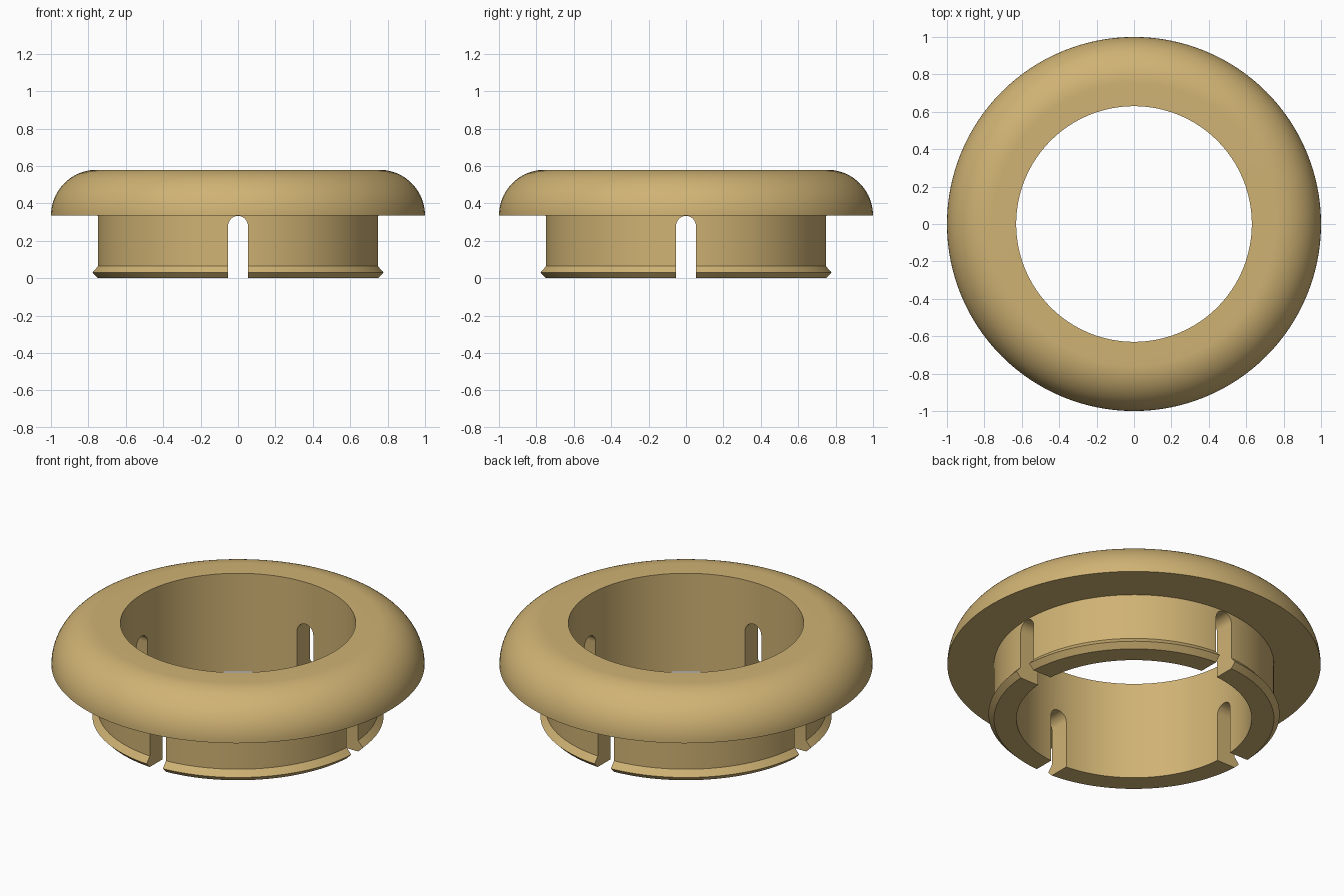
import bpy, bmesh, math

if "Cube" in bpy.data.objects:
    bpy.data.objects.remove(bpy.data.objects["Cube"])

SEG = 128
tan = bpy.data.materials.new("tan plastic")
tan.diffuse_color = (0.63, 0.45, 0.175, 1)
tan.use_nodes = True
tan.node_tree.nodes["Principled BSDF"].inputs["Base Color"].default_value = tan.diffuse_color


def make_object(name, bm):
    bmesh.ops.recalc_face_normals(bm, faces=bm.faces)
    mesh = bpy.data.meshes.new(name)
    bm.to_mesh(mesh)
    bm.free()
    obj = bpy.data.objects.new(name, mesh)
    bpy.context.collection.objects.link(obj)
    return obj


def lathe(name, profile):
    """Revolve a closed (radius, z) profile around the z axis."""
    bm = bmesh.new()
    rings = []
    for i in range(SEG):
        a = 2 * math.pi * i / SEG
        rings.append([bm.verts.new((r * math.cos(a), r * math.sin(a), z)) for r, z in profile])
    n = len(profile)
    for i in range(SEG):
        p, q = rings[i], rings[(i + 1) % SEG]
        for j in range(n):
            k = (j + 1) % n
            bm.faces.new((p[j], q[j], q[k], p[k]))
    return make_object(name, bm)


def slot_cutter(name, half_width, top, along_x):
    """Round-topped bar passing through both opposite walls."""
    centre = top - half_width
    outline = [(-half_width, -0.1), (half_width, -0.1)]
    outline += [(half_width * math.cos(math.pi * i / 16),
                 centre + half_width * math.sin(math.pi * i / 16)) for i in range(17)]
    bm = bmesh.new()
    face = bm.faces.new([bm.verts.new((u, -1.2, z)) for u, z in outline])
    geom = bmesh.ops.extrude_face_region(bm, geom=[face])["geom"]
    bmesh.ops.translate(bm, vec=(0, 2.4, 0), verts=[g for g in geom if isinstance(g, bmesh.types.BMVert)])
    if along_x:
        for v in bm.verts:
            v.co.x, v.co.y = -v.co.y, v.co.x
    obj = make_object(name, bm)
    obj.hide_render = True
    return obj


# Bushing: sleeve with a snap lip at the bottom and a domed flange on top
R = 0.245
profile = [(0.63, 0.0), (0.75, 0.0), (0.78, 0.03), (0.75, 0.065), (0.75, 0.335)]
profile += [(1 - R + R * math.cos(math.pi / 2 * i / 20), 0.335 + R * math.sin(math.pi / 2 * i / 20))
            for i in range(21)]
profile.append((0.63, 0.58))
bushing = lathe("bushing", profile)
bushing.data.materials.append(tan)

# Four slots that split the sleeve into snap fingers
cutters = [slot_cutter("slot_cutter_front_back", 0.053, 0.333, False),
           slot_cutter("slot_cutter_sides", 0.053, 0.333, True)]
bpy.context.view_layer.objects.active = bushing
bushing.select_set(True)
for cutter in cutters:
    mod = bushing.modifiers.new(cutter.name, "BOOLEAN")
    mod.operation = "DIFFERENCE"
    mod.solver = "EXACT"
    mod.object = cutter
    bpy.ops.object.modifier_apply(modifier=mod.name)
    bpy.data.objects.remove(cutter)

bpy.ops.object.shade_smooth_by_angle(angle=math.radians(30))
